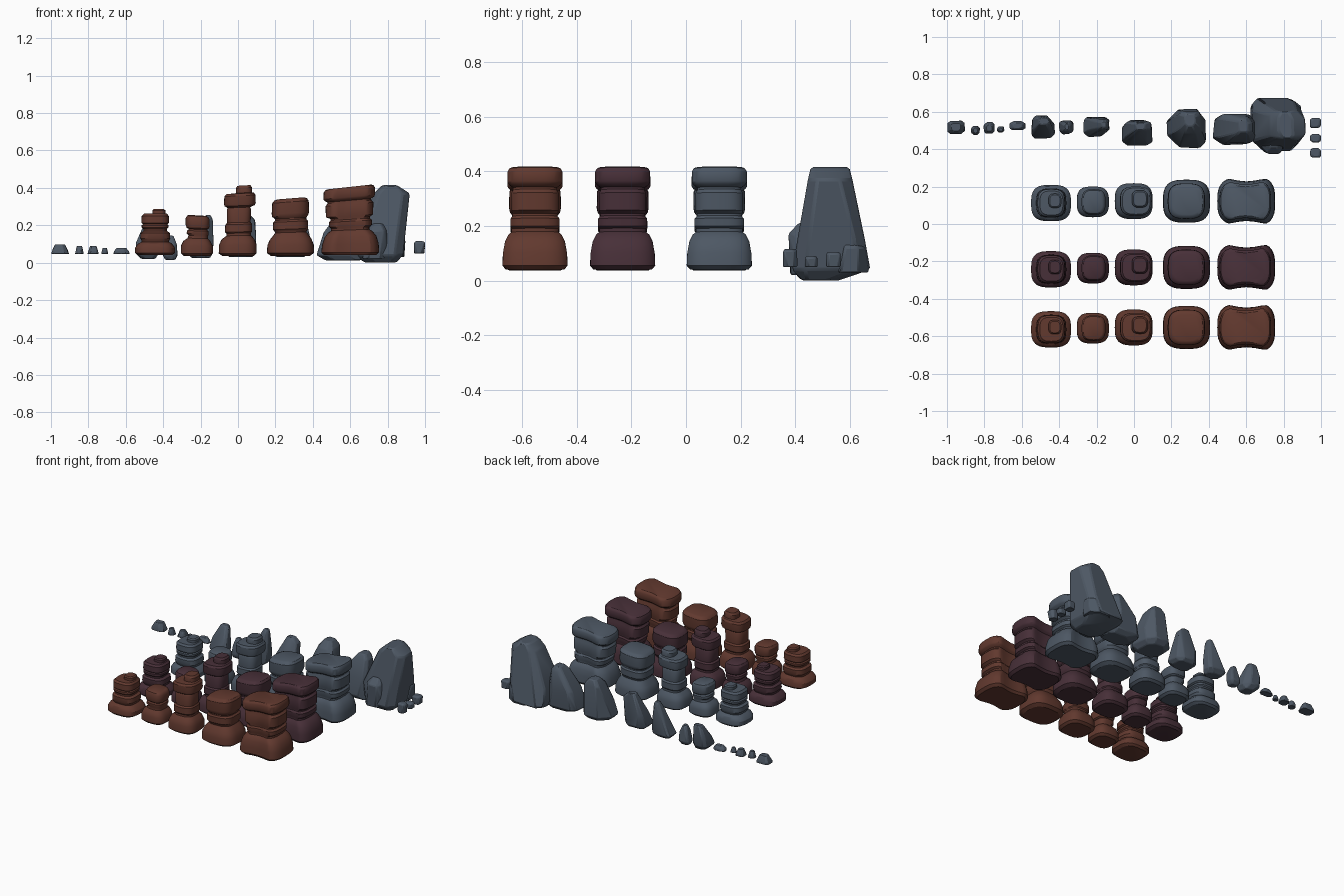
import bpy, bmesh, math, random

random.seed(4)


def material(name, rgb):
    m = bpy.data.materials.new(name)
    m.diffuse_color = (*rgb, 1)
    return m


SLATE = material("slate_grey", (0.075, 0.097, 0.128))
PLUM = material("plum_stone", (0.064, 0.029, 0.040))
RUST = material("rust_stone", (0.122, 0.041, 0.028))


def finish(bm, name, mat, angle):
    bmesh.ops.recalc_face_normals(bm, faces=bm.faces)
    me = bpy.data.meshes.new(name)
    bm.to_mesh(me)
    bm.free()
    me.materials.append(mat)
    me.shade_smooth()
    me.set_sharp_from_angle(angle=math.radians(angle))
    ob = bpy.data.objects.new(name, me)
    bpy.context.collection.objects.link(ob)
    return ob


def pillar(name, y, mat, rings, tilt=0.0, bone=False, n=40):
    """Loft rounded-rectangle rings: (z, x left, x right, half depth, y shift)."""
    bm = bmesh.new()
    loops = []
    zmin, zmax = rings[0][0], rings[-1][0]
    for z, x0, x1, hy, *shift in rings:
        cx, hx = (x0 + x1) / 2, (x1 - x0) / 2
        cy = y + (shift[0] if shift else 0)
        t = tilt * (z - zmin) / (zmax - zmin)
        loop = []
        for i in range(n):
            a = 2 * math.pi * i / n
            c, s = math.cos(a), math.sin(a)
            u = math.copysign(abs(c) ** 0.66, c)
            v = math.copysign(abs(s) ** 0.66, s)
            if bone:  # pinched waist, larger right end
                v *= 0.80 + 0.22 * min(1, (u - 0.05) ** 2 * 2.2) + 0.04 * u
            loop.append(bm.verts.new((cx + hx * u, cy + hy * v, z + t * hx * u)))
        loops.append(loop)
    for a, b in zip(loops, loops[1:]):
        for i in range(n):
            j = (i + 1) % n
            bm.faces.new((a[i], a[j], b[j], b[i]))
    bm.faces.new(loops[0][::-1])
    bm.faces.new(loops[-1])
    return finish(bm, name, mat, 32)


def rock(name, levels, jitter=0.1, bevel=0.005):
    """Faceted hull of chamfered rectangles: (z, x0, x1, y0, y1)."""
    bm = bmesh.new()
    for z, x0, x1, y0, y1 in levels:
        cx, cy, hx, hy = (x0 + x1) / 2, (y0 + y1) / 2, (x1 - x0) / 2, (y1 - y0) / 2
        for sx in (-1, 1):
            for sy in (-1, 1):
                k = random.uniform(0.35, 0.75)
                for u, v in ((1, k), (k, 1)):
                    j = 1 - random.random() * jitter
                    bm.verts.new((cx + sx * u * hx * j, cy + sy * v * hy * j, z))
    hull = bmesh.ops.convex_hull(bm, input=bm.verts[:])
    bmesh.ops.delete(bm, geom=list({g for g in hull["geom_interior"] if isinstance(g, bmesh.types.BMVert)}),
                     context="VERTS")
    bmesh.ops.dissolve_limit(bm, angle_limit=math.radians(11), verts=bm.verts[:], edges=bm.edges[:])
    ob = finish(bm, name, SLATE, 25)
    mod = ob.modifiers.new("soft_edges", "BEVEL")
    mod.width, mod.segments, mod.angle_limit = bevel, 1, math.radians(22)
    return ob


# Pillar profiles, smallest on the left
KNOBBED = [(.04, -.53, -.355, .085), (.052, -.55, -.337, .097), (.08, -.55, -.337, .097),
           (.10, -.537, -.35, .088), (.112, -.515, -.37, .07), (.122, -.517, -.367, .074),
           (.13, -.523, -.362, .078), (.16, -.52, -.365, .077), (.17, -.505, -.38, .066),
           (.18, -.505, -.38, .066), (.188, -.515, -.372, .073), (.20, -.515, -.372, .073),
           (.206, -.508, -.378, .068), (.213, -.516, -.368, .075), (.25, -.515, -.37, .074),
           (.262, -.503, -.38, .064), (.263, -.457, -.388, .038, .012),
           (.28, -.457, -.388, .038, .012), (.287, -.45, -.396, .031, .012)]
SMALL = [(.037, -.29, -.15, .068), (.05, -.306, -.134, .082), (.09, -.305, -.134, .082),
         (.115, -.292, -.147, .073), (.13, -.27, -.16, .058), (.145, -.265, -.16, .057),
         (.155, -.275, -.157, .062), (.17, -.272, -.157, .062), (.178, -.262, -.165, .056),
         (.185, -.275, -.155, .064), (.20, -.28, -.152, .068), (.235, -.28, -.152, .068),
         (.248, -.272, -.16, .062), (.253, -.262, -.17, .054)]
TALL = [(.037, -.085, .085, .08), (.05, -.103, .1, .096), (.095, -.102, .1, .096),
        (.125, -.088, .088, .085), (.145, -.062, .07, .065), (.158, -.062, .07, .065),
        (.165, -.07, .075, .07), (.205, -.068, .075, .07), (.215, -.058, .068, .062),
        (.225, -.06, .068, .062), (.285, -.06, .07, .064), (.295, -.055, .065, .06),
        (.305, -.072, .09, .075), (.318, -.075, .095, .078), (.358, -.073, .094, .078),
        (.37, -.062, .085, .07), (.374, -.012, .075, .046, .012), (.40, -.012, .075, .046, .012),
        (.413, -.003, .066, .038, .012)]
ROUND = [(.037, .175, .385, .095), (.052, .155, .407, .115), (.095, .157, .405, .114),
         (.125, .17, .393, .105), (.15, .19, .375, .088), (.162, .198, .365, .08),
         (.172, .195, .37, .083), (.18, .187, .375, .09), (.22, .188, .375, .09),
         (.23, .198, .365, .083), (.238, .198, .365, .083), (.25, .183, .375, .092),
         (.265, .18, .38, .095), (.325, .183, .378, .094), (.338, .193, .368, .085),
         (.344, .21, .352, .072)]
BROAD = [(.04, .462, .738, .118), (.055, .445, .755, .132), (.10, .45, .752, .13),
         (.14, .463, .74, .122), (.165, .482, .718, .108), (.175, .498, .702, .095),
         (.187, .498, .702, .095), (.195, .488, .715, .1), (.222, .485, .717, .1),
         (.232, .495, .705, .091), (.24, .495, .705, .091), (.25, .47, .722, .096),
         (.312, .468, .724, .096), (.325, .478, .712, .089), (.333, .478, .712, .089),
         (.342, .462, .728, .105), (.352, .457, .733, .112), (.388, .458, .732, .112),
         (.40, .465, .725, .105), (.405, .478, .712, .096)]

for tone, y, mat in (("slate", .122, SLATE), ("plum", -.232, PLUM), ("rust", -.553, RUST)):
    pillar(f"{tone}_knobbed_pillar", y - .01, mat, KNOBBED)
    pillar(f"{tone}_small_pillar", y - .004, mat, SMALL, -.06)
    pillar(f"{tone}_tall_pillar", y, mat, TALL, .06)
    pillar(f"{tone}_round_pillar", y, mat, ROUND, .08)
    pillar(f"{tone}_broad_pillar", y, mat, BROAD, .11, bone=True)

# Large leaning boulder with side slabs
rock("great_boulder", [(0, .68, .85, .42, .56), (.04, .615, .885, .385, .685),
                       (.15, .63, .9, .405, .66), (.37, .72, .922, .445, .61),
                       (.415, .77, .85, .455, .6)], .08, .008)
rock("boulder_front_slab", [(.02, .66, .81, .38, .5), (.17, .68, .8, .375, .5), (.21, .71, .78, .41, .5)])
rock("boulder_back_slab", [(.03, .72, .89, .55, .67), (.12, .74, .9, .55, .66), (.145, .76, .88, .56, .63)])

# Middle boulders
rock("leaning_boulder", [(.012, .46, .66, .44, .56), (.04, .418, .67, .42, .59),
                         (.16, .45, .66, .43, .59), (.27, .53, .64, .47, .575), (.3, .56, .61, .49, .56)])
rock("wide_boulder", [(.03, .2, .36, .43, .59), (.06, .167, .387, .4, .617),
                      (.14, .19, .385, .42, .615), (.26, .24, .36, .48, .605), (.3, .27, .33, .52, .59)])
rock("pointed_boulder", [(.03, -.05, .08, .43, .54), (.05, -.067, .1, .412, .558),
                         (.13, -.05, .1, .44, .555), (.23, -.005, .092, .49, .55), (.26, .01, .06, .5, .545)])
rock("slender_boulder", [(.025, -.25, -.15, .48, .55), (.05, -.275, -.13, .462, .573),
                         (.11, -.25, -.13, .475, .57), (.23, -.185, -.135, .5, .56), (.255, -.175, -.145, .515, .55)])
rock("stub_boulder", [(.015, -.39, -.335, .49, .54), (.04, -.402, -.322, .478, .556),
                      (.1, -.39, -.325, .485, .55), (.145, -.375, -.345, .5, .54)])
rock("wedge_boulder", [(.02, -.52, -.44, .47, .55), (.05, -.55, -.42, .455, .575),
                       (.11, -.545, -.425, .48, .58), (.19, -.51, -.45, .53, .575)])

# Small stones trailing left: x0, x1, y0, y1, top
for i, (x0, x1, y0, y1, top) in enumerate(((-1, -.903, .48, .553, .098), (-.872, -.823, .475, .525, .09),
                                           (-.805, -.743, .483, .545, .09), (-.732, -.693, .488, .522, .08),
                                           (-.668, -.578, .5, .552, .08))):
    dx, dy = (x1 - x0) * .22, (y1 - y0) * .2
    rock(f"pebble_{i + 1}", [(.047, x0, x1, y0, y1), (.062, x0 + .004, x1 - .004, y0, y1),
                             (top, x0 + dx, x1 - dx, y0 + dy, y1 - dy)], .06, .002)

# Blocky stones at the right end
for i, (y0, y1, top) in enumerate(((.355, .408, .115), (.435, .482, .09), (.513, .567, .105))):
    rock(f"block_{i + 1}", [(.05, .942, .996, y0, y1), (top - .008, .94, 1, y0, y1),
                            (top, .948, .99, y0 + .006, y1 - .006)], .05, .003)
